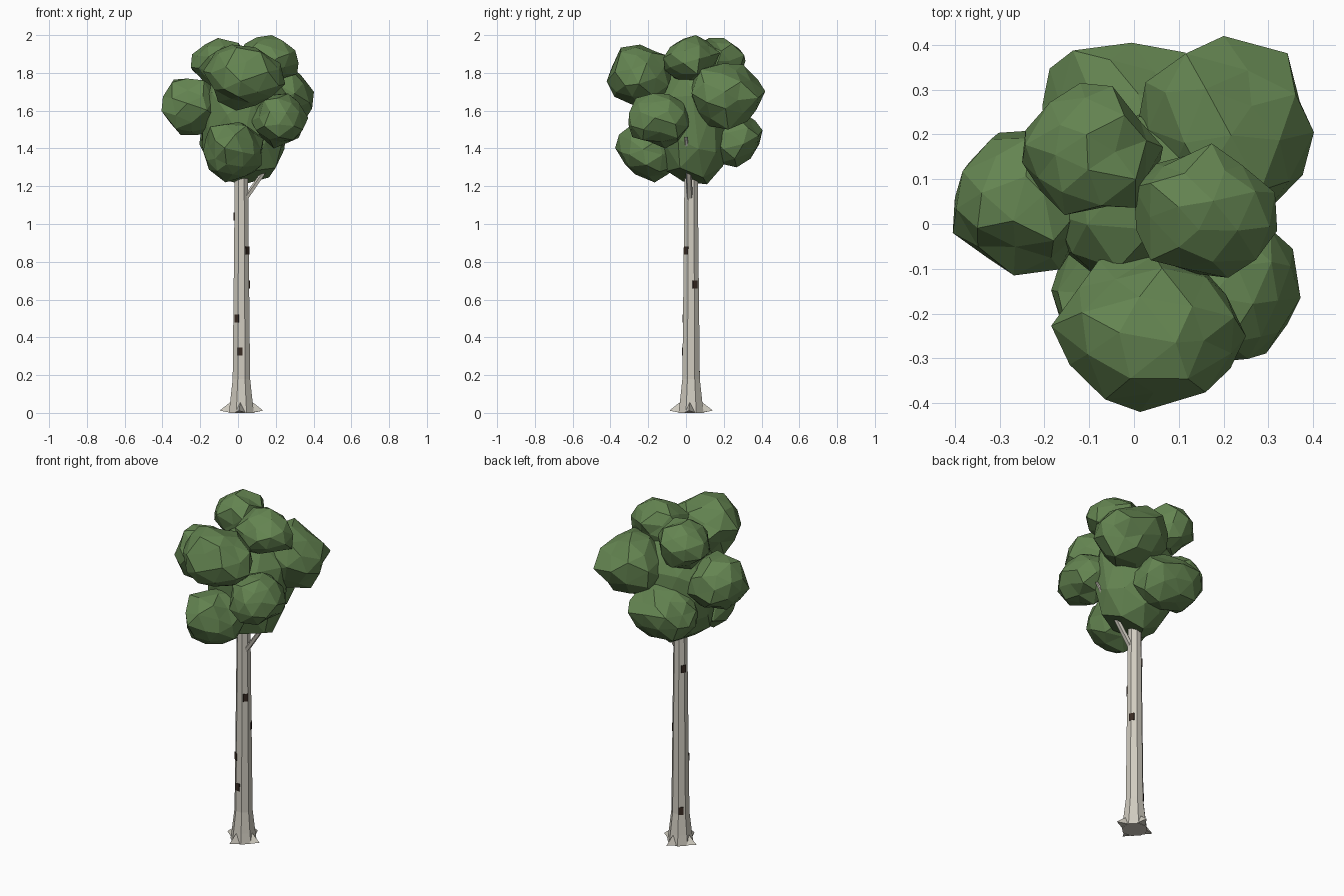
import bpy, bmesh, math, random
from mathutils import Vector, Matrix

cube = bpy.data.objects.get("Cube")
if cube:
    bpy.data.objects.remove(cube, do_unlink=True)

random.seed(7)
AXIS = Vector((0.018, 0.027, 0))  # trunk centre line


def material(name, rgb):
    mat = bpy.data.materials.new(name)
    mat.use_nodes = True
    mat.diffuse_color = (*rgb, 1)
    mat.node_tree.nodes["Principled BSDF"].inputs["Base Color"].default_value = (*rgb, 1)
    return mat


LEAF = material("leaf green", (0.127, 0.232, 0.082))
BARK = material("pale bark", (0.63, 0.6, 0.525))
MARK = material("dark bark", (0.04, 0.024, 0.017))


def finish(bm, name, mat):
    bmesh.ops.recalc_face_normals(bm, faces=bm.faces)
    mesh = bpy.data.meshes.new(name)
    bm.to_mesh(mesh)
    bm.free()
    mesh.materials.append(mat)
    obj = bpy.data.objects.new(name, mesh)
    bpy.context.collection.objects.link(obj)
    return obj


def leaf_clump(name, *bounds, rough=1.0, fullness=1.0):
    """Rough faceted ball fitted to (low, high) bounds; fullness below 1 blunts its top and bottom."""
    bm = bmesh.new()
    bmesh.ops.create_icosphere(bm, subdivisions=2, radius=1)
    bm.transform(Matrix.Rotation(random.uniform(0, 6), 4, "Z") @ Matrix.Rotation(random.uniform(0, 6), 4, "X"))
    for v in bm.verts:
        v.co.z = math.copysign(abs(v.co.z) ** fullness, v.co.z)
        v.co *= 1 + rough * random.uniform(-0.14, 0.06)
        v.co += rough * Vector([random.uniform(-0.08, 0.08) for _ in range(3)])
    for axis, (low, high) in enumerate(bounds):
        values = [v.co[axis] for v in bm.verts]
        small, size = min(values), max(values) - min(values)
        for v in bm.verts:
            v.co[axis] = low + (v.co[axis] - small) / size * (high - low)
    finish(bm, name, LEAF)


def tube(name, rings, sides):
    """Closed tube through (centre, radius) rings stacked along z."""
    bm = bmesh.new()
    loops = []
    for centre, radius in rings:
        loops.append([bm.verts.new(Vector(centre) + radius * Vector((math.cos(a), math.sin(a), 0)))
                      for a in (math.tau * (i + 0.5) / sides for i in range(sides))])
    for lower, upper in zip(loops, loops[1:]):
        for i in range(sides):
            j = (i + 1) % sides
            bm.faces.new((lower[i], lower[j], upper[j], upper[i]))
    bm.faces.new(loops[0])
    bm.faces.new(loops[-1])
    finish(bm, name, BARK)


# Crown: a tall full core surrounded by eight clumps
leaf_clump("crown_core", (-0.19, 0.262), (-0.16, 0.25), (1.21, 1.87), rough=0.5, fullness=0.72)
leaf_clump("clump_right_side", (-0.405, -0.08), (-0.115, 0.21), (1.47, 1.77))
leaf_clump("clump_top_back", (-0.25, 0.065), (0.02, 0.315), (1.71, 1.985))
leaf_clump("clump_top_left", (0.0, 0.32), (-0.12, 0.18), (1.75, 2.0))
leaf_clump("clump_front_upper", (-0.185, 0.25), (-0.42, -0.07), (1.6, 1.95))
leaf_clump("clump_back_left", (0.01, 0.402), (0.03, 0.42), (1.5, 1.85))
leaf_clump("clump_back_lower", (-0.205, 0.16), (0.07, 0.405), (1.3, 1.62))
leaf_clump("clump_front_left", (0.07, 0.372), (-0.305, 0.02), (1.4, 1.69))
leaf_clump("clump_front_lower", (-0.185, 0.135), (-0.375, -0.02), (1.22, 1.54))

# Trunk with a flared foot
tube("trunk", [(AXIS + Vector((0, 0, z)), r) for z, r in
               ((0, 0.072), (0.06, 0.064), (0.18, 0.05), (0.7, 0.044), (1.35, 0.037))], 8)

# Branches reaching into the crown
tube("branch_left", [((0.03, 0.02, 1.12), 0.018), ((0.12, 0.015, 1.25), 0.016),
                     ((0.262, 0.0, 1.46), 0.008)], 5)
tube("branch_right", [((0.01, 0.03, 1.2), 0.016), ((-0.12, 0.05, 1.45), 0.008)], 5)

# Four pointed roots around the foot
for k in range(4):
    bm = bmesh.new()
    top, side_a, side_b, tip = [bm.verts.new(p) for p in (
        (0.055, 0, 0.06), (0.05, 0.034, 0), (0.05, -0.034, 0), (0.116, 0, 0.012))]
    for face in ((top, side_a, tip), (top, tip, side_b), (side_a, side_b, tip), (top, side_b, side_a)):
        bm.faces.new(face)
    bm.transform(Matrix.Translation(AXIS) @ Matrix.Rotation(math.radians(90 * k - 6), 4, "Z"))
    finish(bm, f"root_{k + 1}", BARK)

# Dark bark marks: (height, direction in degrees)
for k, (z, angle) in enumerate(((0.2, 130), (0.325, -100), (0.5, -125),
                                (0.68, 28), (0.86, -40), (1.04, 150))):
    bm = bmesh.new()
    bmesh.ops.create_cube(bm, size=1)
    radius = 0.0475 - 0.0085 * z
    bm.transform(Matrix.Translation(AXIS + Vector((0, 0, z)))
                 @ Matrix.Rotation(math.radians(angle), 4, "Z")
                 @ Matrix.Translation((radius - 0.001, 0, 0))
                 @ Matrix.Diagonal((0.008, 0.027, 0.044, 1)))
    finish(bm, f"bark_mark_{k + 1}", MARK)
